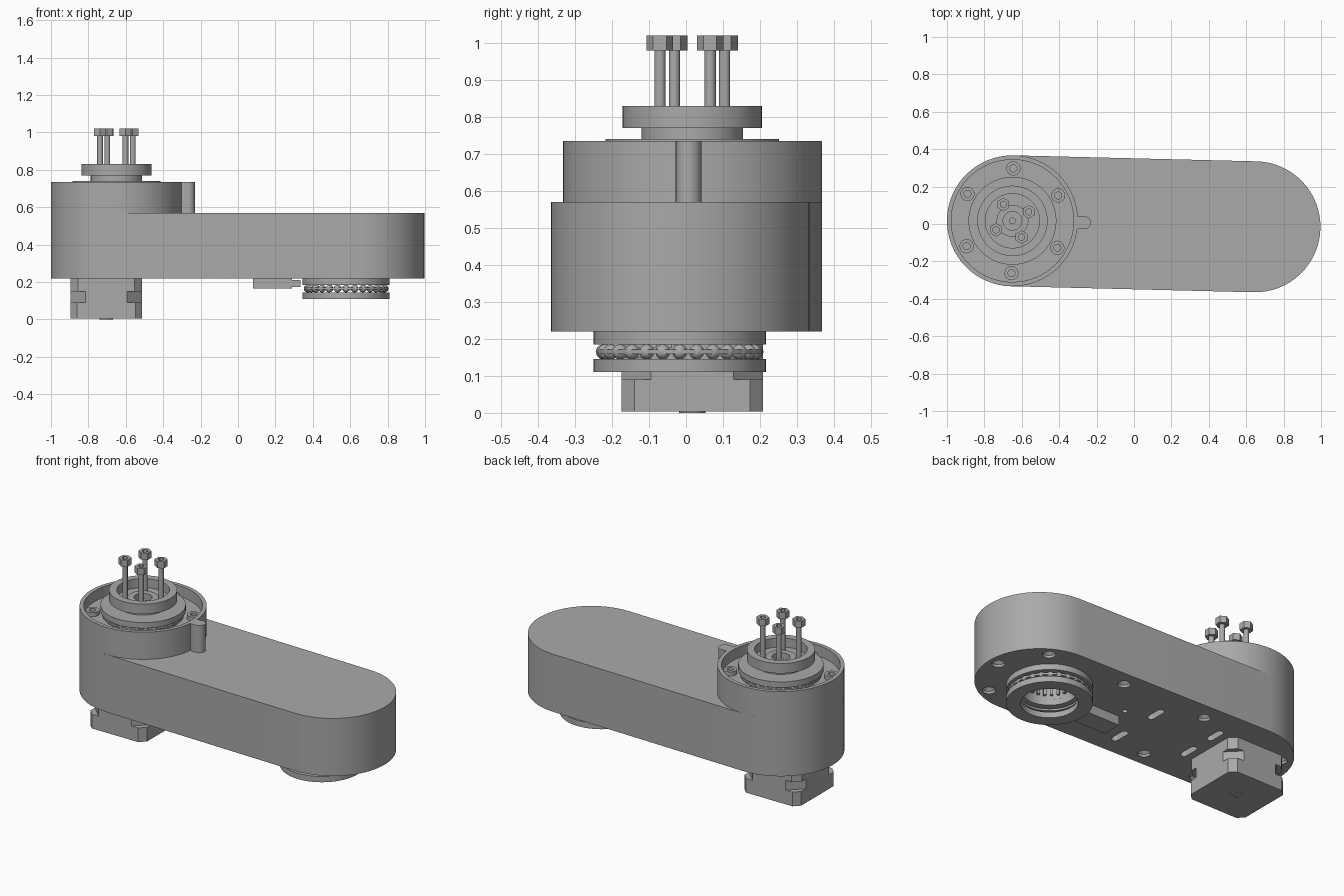
import bpy, bmesh, math
from math import cos, sin, pi, radians
from mathutils import Matrix, Vector

cube = bpy.data.objects.get("Cube")
if cube:
    bpy.data.objects.remove(cube)

metal = bpy.data.materials.new("matte grey")
metal.use_nodes = True
GREY = (0.4, 0.4, 0.4, 1)
metal.diffuse_color = GREY
metal.node_tree.nodes["Principled BSDF"].inputs["Base Color"].default_value = GREY

HUB = Vector((-0.65, 0.017))       # upright joint axis
END = Vector((0.647, -0.015))      # far end of the arm
BEAR = Vector((0.578, -0.017))     # lower bearing axis
MOTOR = Vector((-0.705, 0.017))
R = 0.35


def finish(bm, name, smooth=True):
    bmesh.ops.recalc_face_normals(bm, faces=bm.faces)
    mesh = bpy.data.meshes.new(name)
    bm.to_mesh(mesh)
    bm.free()
    mesh.materials.append(metal)
    ob = bpy.data.objects.new(name, mesh)
    bpy.context.collection.objects.link(ob)
    bpy.ops.object.select_all(action='DESELECT')
    bpy.context.view_layer.objects.active = ob
    ob.select_set(True)
    if smooth:
        bpy.ops.object.shade_smooth_by_angle(angle=radians(30))
    return ob


def add_prism(bm, outline, z0, z1):
    low = [bm.verts.new((x, y, z0)) for x, y in outline]
    high = [bm.verts.new((x, y, z1)) for x, y in outline]
    n = len(low)
    bm.faces.new(low[::-1])
    bm.faces.new(high)
    for i in range(n):
        j = (i + 1) % n
        bm.faces.new((low[i], low[j], high[j], high[i]))


def add_lathe(bm, profile, at, steps=64, turn=0.0):
    """Revolve a closed (radius, z) loop; zero radii become a pole."""
    rings = []
    for r, z in profile:
        if r == 0:
            rings.append([bm.verts.new((at[0], at[1], z))] * steps)
        else:
            rings.append([bm.verts.new((at[0] + r * cos(turn + 2 * pi * k / steps),
                                        at[1] + r * sin(turn + 2 * pi * k / steps), z))
                          for k in range(steps)])
    for a, b in zip(rings, rings[1:] + rings[:1]):
        for k in range(steps):
            m = (k + 1) % steps
            vs = list(dict.fromkeys((a[k], a[m], b[m], b[k])))
            if len(vs) > 2:
                bm.faces.new(vs)


def lathe(name, profile, at, **kw):
    bm = bmesh.new()
    add_lathe(bm, profile, at, **kw)
    return finish(bm, name)


def tube(r0, r1, z0, z1):
    return [(r0, z0), (r1, z0), (r1, z1), (r0, z1)]


def rod(r, z0, z1):
    return [(0, z0), (r, z0), (r, z1), (0, z1)]


def stadium(p, q, r, n=24):
    p, q = Vector(p), Vector(q)
    a = math.atan2(q.y - p.y, q.x - p.x) - pi / 2
    pts = []
    for centre, start in ((q, a), (p, a + pi)):
        pts += [(centre.x + r * cos(start + pi * k / n),
                 centre.y + r * sin(start + pi * k / n)) for k in range(n + 1)]
    return pts


def chamfered_square(c, h, cut):
    pts = []
    for sx, sy in ((1, 1), (-1, 1), (-1, -1), (1, -1)):
        pair = [(sx * h, sy * (h - cut)), (sx * (h - cut), sy * h)]
        pts += pair if sx * sy > 0 else pair[::-1]
    return [(c[0] + x, c[1] + y) for x, y in pts]


def around(c, r, count, first):
    return [(c[0] + r * cos(radians(first) + 2 * pi * k / count),
             c[1] + r * sin(radians(first) + 2 * pi * k / count)) for k in range(count)]


# Arm housing, with bore, screw holes and slots cut in the underside
bm = bmesh.new()
add_prism(bm, stadium(HUB, END, R, 32), 0.22, 0.57)
arm = finish(bm, "arm_housing")

bm = bmesh.new()
add_lathe(bm, rod(0.15, 0.15, 0.42), BEAR, steps=48)
holes = [(sx * 0.28, sy * 0.25) for sx in (-1, 1) for sy in (-1, 1)]
holes += around(END, 0.29, 6, 0)[:2] + around(END, 0.29, 6, 0)[5:]
holes += around(HUB, 0.28, 6, 149)[:3]
for p in holes:
    add_lathe(bm, [(0, 0.2), (0.036, 0.2), (0.036, 0.235), (0.018, 0.25),
                   (0.018, 0.3), (0, 0.3)], p, steps=20)
add_lathe(bm, rod(0.015, 0.2, 0.28), (0.09, 0.03), steps=16)
for x, y in ((-0.06, 0.11), (-0.06, -0.19), (-0.45, -0.08), (-0.45, 0.14)):
    add_prism(bm, stadium((x, y - 0.04), (x, y + 0.04), 0.02, 8), 0.2, 0.28)
cutter = finish(bm, "housing_cutter", smooth=False)
cutter.hide_render = True
mod = arm.modifiers.new("cut", 'BOOLEAN')
mod.object = cutter
mod.solver = 'EXACT'
bpy.context.view_layer.objects.active = arm
while arm.modifiers.find("cut") > 0:
    bpy.ops.object.modifier_move_up(modifier="cut")
bpy.ops.object.modifier_apply(modifier="cut")
bpy.data.objects.remove(cutter)

# Splines inside the lower bore
bm = bmesh.new()
for k in range(24):
    turn = Matrix.Rotation(2 * pi * k / 24, 4, 'Z')
    move = Matrix.Translation((BEAR.x, BEAR.y, 0.3))
    bmesh.ops.create_cube(bm, size=1, matrix=move @ turn @ Matrix.Translation((0.143, 0, 0))
                          @ Matrix.Diagonal((0.02, 0.015, 0.12, 1)))
finish(bm, "bore_splines", smooth=False)

# Round cup on top of the arm, with its side lug
lathe("joint_cup", [(0.15, 0.57), (R, 0.57), (R, 0.735), (0.327, 0.735),
                    (0.327, 0.67), (0.15, 0.67)], HUB, steps=64)
bm = bmesh.new()
add_prism(bm, stadium((-0.29, 0.007), (-0.265, 0.007), 0.035, 12), 0.57, 0.735)
finish(bm, "cup_lug")


# Ball bearings: plain rings, cage and balls
def balls(name, at, z, rad):
    bm = bmesh.new()
    add_lathe(bm, tube(0.165, 0.225, z - 0.006, z + 0.006), at)
    for x, y in around(at, 0.206, 28, 0):
        bmesh.ops.create_icosphere(bm, subdivisions=2, radius=rad,
                                   matrix=Matrix.Translation((x, y, z)))
    finish(bm, name)


lathe("upper_bearing_ring", tube(0.12, 0.235, 0.705, 0.74), HUB)
balls("upper_bearing_balls", HUB, 0.687, 0.02)
lathe("lower_bearing_top_ring", tube(0.15, 0.233, 0.185, 0.22), BEAR)
lathe("lower_bearing_bottom_ring", tube(0.155, 0.233, 0.11, 0.145), BEAR)
balls("lower_bearing_balls", BEAR, 0.165, 0.021)

# Output flange with a recessed face and central bore
lathe("output_flange", [(0.05, 0.67), (0.1375, 0.67), (0.1375, 0.77), (0.188, 0.77),
                        (0.188, 0.83), (0.145, 0.83), (0.145, 0.775), (0.085, 0.775),
                        (0.085, 0.785), (0.05, 0.785)], HUB)
lathe("output_shaft", rod(0.018, 0.57, 0.77), HUB, steps=20)


def socket_screw(name, at, r, z0, z1, z2, head_steps):
    """Shank from z0 to z1 and a head with a socket from z1 to z2."""
    bm = bmesh.new()
    add_lathe(bm, rod(r * 0.42, z0, z1), at, steps=16)
    add_lathe(bm, [(0, z1), (r, z1), (r, z2), (r * 0.5, z2),
                   (r * 0.5, z2 - 0.02), (0, z2 - 0.02)], at, steps=head_steps, turn=0.5)
    finish(bm, name)


for i, p in enumerate(around(HUB, 0.1, 4, 29)):
    socket_screw(f"flange_screw_{i + 1}", p, 0.036, 0.74, 0.98, 1.02, 6)
for i, p in enumerate(around(HUB, 0.28, 6, 29)):
    socket_screw(f"cup_screw_{i + 1}", p, 0.038, 0.64, 0.665, 0.695, 18)

# Motor: two caps around a body with deeper corner cuts
for name, cut, z0, z1 in (("motor_front_cap", 0.04, 0.15, 0.22),
                          ("motor_body", 0.08, 0.09, 0.15)):
    bm = bmesh.new()
    add_prism(bm, chamfered_square(MOTOR, 0.191, cut), z0, z1)
    finish(bm, name, smooth=False)
bm = bmesh.new()
add_prism(bm, chamfered_square(MOTOR, 0.191, 0.035), 0.004, 0.09)
finish(bm, "motor_end_cap", smooth=False)
lathe("motor_end_boss", tube(0.018, 0.036, 0, 0.01), MOTOR, steps=24)

# Limit switch beside the lower bearing
bm = bmesh.new()
add_prism(bm, [(0.08, -0.15), (0.29, -0.15), (0.29, -0.03), (0.08, -0.03)], 0.165, 0.22)
for y in (-0.13, -0.09, -0.05):
    add_prism(bm, [(0.28, y - 0.012), (0.335, y - 0.012),
                   (0.335, y + 0.012), (0.28, y + 0.012)], 0.175, 0.21)
finish(bm, "limit_switch", smooth=False)
